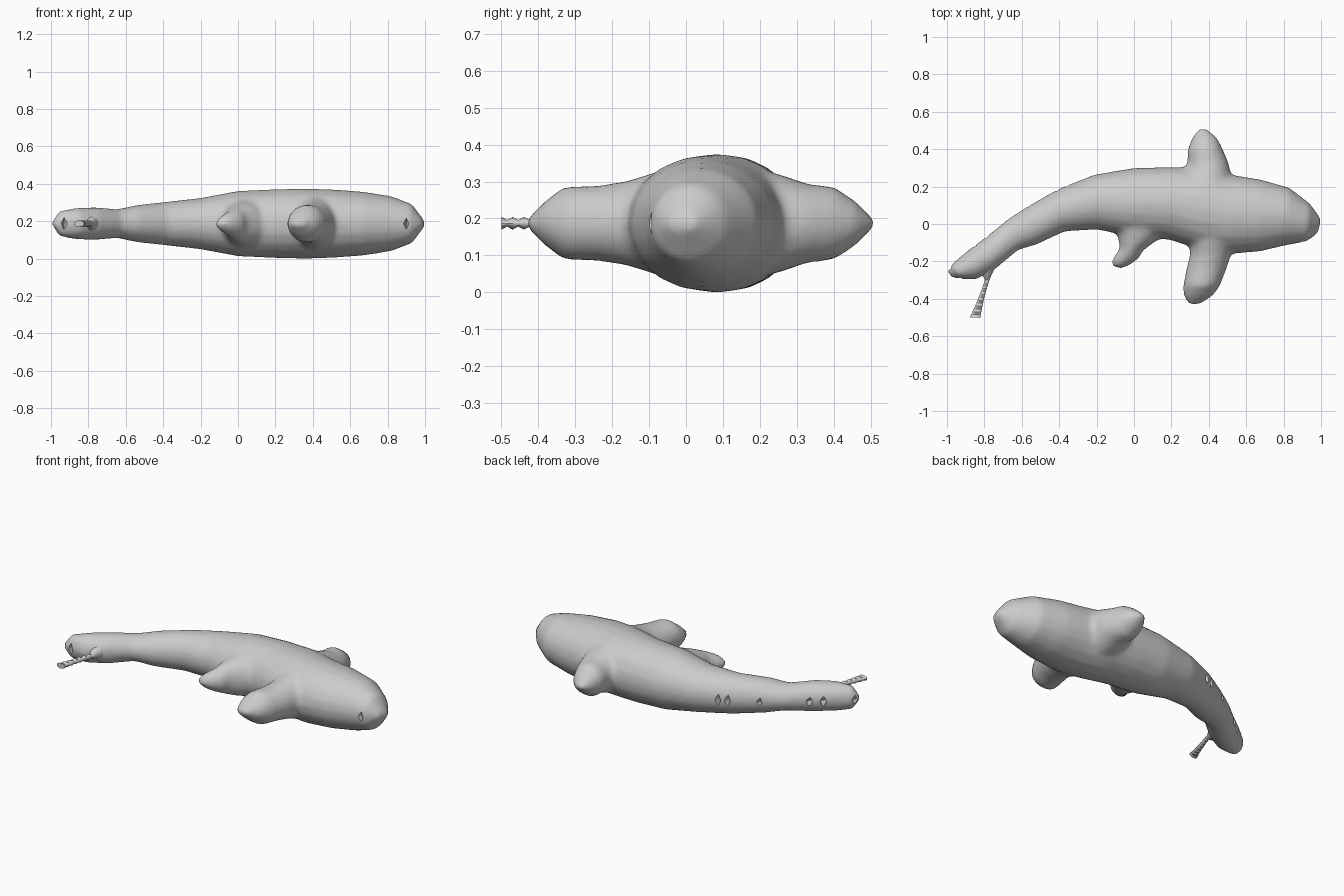
import bpy
import bmesh
from math import cos, sin, pi
from mathutils import Vector, Matrix

MID = 0.187   # height of the flat symmetry plane
SIDES = 20

if "Cube" in bpy.data.objects:
    bpy.data.objects.remove(bpy.data.objects["Cube"])

grey = bpy.data.materials.new("plain grey")
grey.use_nodes = True
colour = (0.6, 0.6, 0.6, 1)
grey.diffuse_color = colour
grey.node_tree.nodes["Principled BSDF"].inputs["Base Color"].default_value = colour


def loft(bm, stations):
    """Elliptical rings; each station is x, y of both edges and a half height."""
    rings = []
    for ax, ay, bx, by, h in stations:
        a, b = Vector((ax, ay, MID)), Vector((bx, by, MID))
        mid, half = (a + b) / 2, (a - b) / 2
        turns = [2 * pi * i / SIDES for i in range(SIDES)]
        rings.append([bm.verts.new(mid + half * cos(t) + Vector((0, 0, h * sin(t))))
                      for t in turns])
    for r, s in zip(rings, rings[1:]):
        for i in range(SIDES):
            j = (i + 1) % SIDES
            bm.faces.new((r[i], r[j], s[j], s[i]))
    bm.faces.new(rings[0][::-1])
    bm.faces.new(rings[-1])


def finish(bm, name):
    bmesh.ops.recalc_face_normals(bm, faces=bm.faces)
    mesh = bpy.data.meshes.new(name)
    bm.to_mesh(mesh)
    bm.free()
    mesh.materials.append(grey)
    obj = bpy.data.objects.new(name, mesh)
    bpy.context.collection.objects.link(obj)
    return obj


def smooth(obj, angle):
    bpy.ops.object.select_all(action='DESELECT')
    obj.select_set(True)
    bpy.context.view_layer.objects.active = obj
    bpy.ops.object.shade_smooth_by_angle(angle=angle)


# Trunk, from tail end to nose
trunk = [
    (-1, -.25, -.98, -.285, .01),
    (-.97, -.21, -.93, -.295, .07),
    (-.88, -.135, -.84, -.295, .085),
    (-.78, -.06, -.74, -.24, .088),
    (-.67, .03, -.62, -.14, .077),
    (-.56, .1, -.52, -.11, .1),
    (-.4, .19, -.37, -.04, .117),
    (-.21, .265, -.2, -.03, .137),
    (0, .3, 0, -.07, .175),
    (.19, .305, .19, -.085, .184),
    (.36, .305, .36, -.14, .188),
    (.51, .265, .51, -.16, .183),
    (.67, .24, .67, -.148, .171),
    (.83, .195, .81, -.115, .147),
    (.94, .11, .92, -.095, .105),
    (1, .03, .985, -.05, .02),
]
# Broad fins on both flanks, and the small belly fin
left_fin = [
    (.25, .15, .55, .15, .16),
    (.27, .26, .52, .26, .132),
    (.285, .33, .505, .33, .107),
    (.287, .4, .475, .4, .1),
    (.31, .46, .445, .46, .06),
    (.345, .51, .39, .51, .01),
]
right_fin = [
    (.29, -.05, .55, -.05, .15),
    (.3, -.16, .52, -.16, .115),
    (.28, -.24, .495, -.24, .102),
    (.263, -.33, .46, -.33, .1),
    (.265, -.38, .425, -.38, .062),
    (.29, -.432, .35, -.432, .01),
]
belly_fin = [
    (-.1, 0, .19, -.02, .13),
    (-.085, -.08, .12, -.09, .105),
    (-.075, -.13, .05, -.14, .085),
    (-.1, -.165, .025, -.185, .065),
    (-.123, -.2, -.025, -.222, .042),
    (-.115, -.23, -.07, -.24, .01),
]
bm = bmesh.new()
for part in (trunk, left_fin, right_fin, belly_fin):
    loft(bm, part)
body = finish(bm, "fish_body")

# Fuse the lofts into one softly blended skin
fuse = body.modifiers.new("fuse", 'REMESH')
fuse.mode = 'VOXEL'
fuse.voxel_size = 0.014
relax = body.modifiers.new("relax", 'SMOOTH')
relax.factor = 0.5
relax.iterations = 8

# Small diamond notches along the rim: x, y, half width, half height
notches = [(-.93, -.295, .018, .045), (-.98, -.235, .015, .03),
           (-.79, -.065, .022, .035), (-.85, -.115, .022, .035),
           (-.565, .1, .016, .035), (-.41, .187, .018, .045),
           (-.36, .208, .018, .045), (.9, -.105, .018, .045)]
bm = bmesh.new()
for x, y, w, h in notches:
    place = Matrix.Translation((x, y, MID)) @ Matrix.Diagonal((w, .04, h, 1))
    for flip in (1, -1):
        bmesh.ops.create_cone(bm, segments=4, radius1=1, radius2=0, depth=1,
                              cap_ends=False,
                              matrix=place @ Matrix.Diagonal((1, 1, flip, 1))
                              @ Matrix.Translation((0, 0, .5)))
bmesh.ops.remove_doubles(bm, verts=bm.verts, dist=1e-4)
cutter = finish(bm, "notch_cutter")
cutter.hide_render = True
cut = body.modifiers.new("notches", 'BOOLEAN')
cut.operation = 'DIFFERENCE'
cut.solver = 'EXACT'
cut.object = cutter
bpy.context.view_layer.objects.active = body
for name in ("fuse", "relax", "notches"):
    bpy.ops.object.modifier_apply(modifier=name)
bpy.data.objects.remove(cutter)
smooth(body, pi / 4)

# Thin, beaded strand trailing from the tail
strand = [(-.82, -.26, -.74, -.23, .04), (-.8, -.29, -.765, -.28, .02)]
root, tip = Vector((-.785, -.3)), Vector((-.85, -.5))
count = 14
for i in range(count):
    t = i / (count - 1)
    p = root.lerp(tip, t)
    w = .012 + .016 * t * t
    strand.append((p.x - w, p.y, p.x + w, p.y, .017 if i % 2 else .009))
bm = bmesh.new()
loft(bm, strand)
smooth(finish(bm, "tail_strand"), pi / 6)
